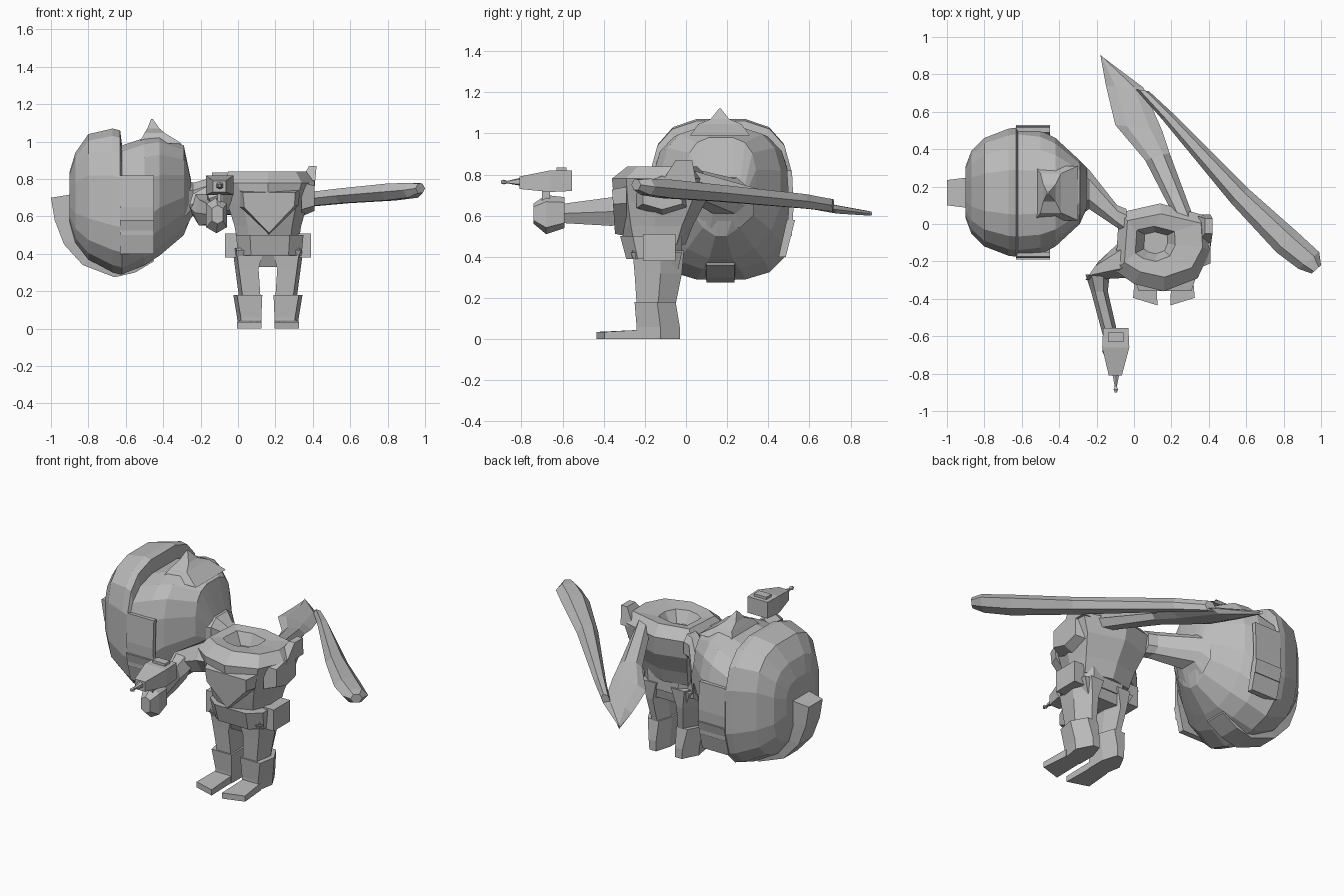
import bpy, bmesh, math
from mathutils import Vector

grey = bpy.data.materials.new("plain_grey")
grey.diffuse_color = (0.5, 0.5, 0.5, 1)


def finish(name, bm):
    bmesh.ops.recalc_face_normals(bm, faces=bm.faces)
    me = bpy.data.meshes.new(name)
    bm.to_mesh(me)
    bm.free()
    me.materials.append(grey)
    ob = bpy.data.objects.new(name, me)
    bpy.context.collection.objects.link(ob)
    return ob


def loft(name, rings):
    """Skin a list of equally sized point rings and close the ends."""
    bm = bmesh.new()
    vs = [[bm.verts.new(p) for p in r] for r in rings]
    n = len(rings[0])
    for a, b in zip(vs, vs[1:]):
        for i in range(n):
            j = (i + 1) % n
            bm.faces.new((a[i], a[j], b[j], b[i]))
    bm.faces.new(vs[0])
    bm.faces.new(vs[-1])
    return finish(name, bm)


def oval(lo, hi, n, power, low_power=None):
    """Rounded-box outline between two 2D corners; the lower half may be more pointed."""
    pts = []
    for i in range(n):
        t = 2 * math.pi * (i + 0.5) / n
        c, s = math.cos(t), math.sin(t)
        k = math.cos(math.pi / n)
        p = low_power if low_power and s < 0 else power
        u = math.copysign(min(1, abs(c) / k) ** p, c)
        v = math.copysign(min(1, abs(s) / k) ** p, s)
        pts.append(((lo[0] + hi[0]) / 2 + u * (hi[0] - lo[0]) / 2,
                    (lo[1] + hi[1]) / 2 + v * (hi[1] - lo[1]) / 2))
    return pts


def loft_x(name, rows, n=14, power=0.75):   # rows: x, y0, y1, z0, z1, lower power
    return loft(name, [[(x, y, z) for y, z in oval((y0, z0), (y1, z1), n, power, *lp)]
                       for x, y0, y1, z0, z1, *lp in rows])


def loft_y(name, rows, n=8, power=0.75):    # rows: y, x0, x1, z0, z1
    return loft(name, [[(x, y, z) for x, z in oval((x0, z0), (x1, z1), n, power)]
                       for y, x0, x1, z0, z1 in rows])


def loft_z(name, rows, n=4, power=0.75):    # rows: z, x0, x1, y0, y1
    return loft(name, [[(x, y, z) for x, y in oval((x0, y0), (x1, y1), n, power)]
                       for z, x0, x1, y0, y1 in rows])


def box(name, x0, x1, y0, y1, z0, z1):
    return loft_z(name, [(z0, x0, x1, y0, y1), (z1, x0, x1, y0, y1)])


def limb(name, rows, n=6):
    """Flat-sided limb; rows are left edge xy, right edge xy, z, thickness."""
    rings = []
    for l, r, z, th in rows:
        a, b = Vector((*l, z)), Vector((*r, z))
        c, h = (a + b) / 2, (b - a) / 2
        rings.append([c + h * math.cos(2 * math.pi * i / n)
                      + Vector((0, 0, th / 2 * math.sin(2 * math.pi * i / n) / 0.87))
                      for i in range(n)])
    return loft(name, rings)


# Head lying on its side, crown to -x, face up, tapering to the neck underneath
loft_x("head", [
    (-0.90, 0.03, 0.31, 0.56, 0.84), (-0.87, -0.05, 0.39, 0.46, 0.94),
    (-0.80, -0.12, 0.46, 0.37, 1.04), (-0.67, -0.17, 0.51, 0.30, 1.07),
    (-0.63, -0.175, 0.515, 0.29, 1.06), (-0.62, -0.175, 0.515, 0.29, 0.98),
    (-0.50, -0.16, 0.50, 0.34, 1.02, 0.8), (-0.42, -0.12, 0.46, 0.39, 1.03, 1.0),
    (-0.29, 0.00, 0.34, 0.50, 0.98, 1.15), (-0.25, 0.09, 0.30, 0.60, 0.79)],
    n=16, power=0.66)
# Neck tapering towards the torso
loft_x("neck", [(-0.28, 0.05, 0.33, 0.54, 0.80), (-0.24, 0.08, 0.29, 0.61, 0.78),
                (-0.09, -0.02, 0.10, 0.68, 0.82), (-0.04, -0.06, 0.08, 0.68, 0.82)], n=8)
# Nose ridge
loft_z("nose", [(0.99, -0.53, -0.30, 0.02, 0.31), (1.045, -0.50, -0.39, 0.06, 0.27),
                (1.07, -0.485, -0.42, 0.12, 0.21), (1.12, -0.465, -0.455, 0.16, 0.17)])

# Crest running round the back of the helmet
outer = [(-1.0, 0.70), (-0.98, 0.58), (-0.93, 0.45), (-0.83, 0.34), (-0.66, 0.275),
         (-0.55, 0.30), (-0.45, 0.36)]
inner = [(-0.88, 0.72), (-0.85, 0.60), (-0.82, 0.49), (-0.76, 0.42), (-0.66, 0.38),
         (-0.55, 0.40), (-0.46, 0.43)]
loft("helmet_crest", [[(o[0], 0.10, o[1]), (o[0], 0.235, o[1]), (i[0], 0.25, i[1]),
                       (i[0], 0.085, i[1])] for o, i in zip(outer, inner)])
# Cheek panels and ear pads, leaning with both sides of the helmet
for side, s in (("front", -1), ("back", 1)):
    def sy(a, b):
        return sorted((0.17 + s * a, 0.17 + s * b))
    loft_z(side + "_cheek_panel", [(0.50, -0.63, -0.45, *sy(0.32, 0.345)),
                                   (0.65, -0.63, -0.45, *sy(0.33, 0.353)),
                                   (0.82, -0.63, -0.45, *sy(0.32, 0.345))])
    loft_z(side + "_ear_pad", [(0.40, -0.63, -0.45, *sy(0.28, 0.315)),
                               (0.58, -0.63, -0.45, *sy(0.32, 0.36))])

# Torso: broad angular shoulders, narrow waist, small hollow behind the collar
shoulders = [(-0.08, 0.06), (0.14, 0.11), (0.40, 0.04), (0.41, -0.14), (0.34, -0.29),
             (0.16, -0.36), (0.00, -0.32), (-0.10, -0.25)]
CX, CY = 0.17, -0.16


def torso_ring(z, kx, ky, dx=0, dy=0):
    return [(CX + dx + (x - CX) * kx, CY + dy + (y - CY) * ky, z) for x, y in shoulders]


loft("torso", [torso_ring(0.46, 0.64, 0.62, 0, -0.01), torso_ring(0.55, 0.70, 0.75, 0, -0.01),
               torso_ring(0.67, 0.84, 0.95), torso_ring(0.78, 1.0, 1.0),
               torso_ring(0.84, 0.82, 0.72, 0, 0.02), torso_ring(0.83, 0.42, 0.40, -0.05, 0.04),
               torso_ring(0.76, 0.25, 0.25, -0.05, 0.05)])
# Pointed chest plate
vee = [(0.00, 0.74), (0.33, 0.74), (0.325, 0.66), (0.165, 0.50), (0.01, 0.65)]
loft("chest_plate", [[(x, -0.29, z) for x, z in vee],
                     [(CX + (x - CX) * 0.85, -0.345 - (z - 0.5) * 0.06, 0.62 + (z - 0.62) * 0.9)
                      for x, z in vee]])
# Left shoulder cuff and raised corner
loft_x("left_shoulder", [(0.34, -0.24, 0.01, 0.60, 0.82), (0.41, -0.21, -0.02, 0.63, 0.79)], n=6)
loft_z("left_collar_point", [(0.76, 0.32, 0.41, -0.12, 0.05), (0.87, 0.38, 0.42, -0.05, 0.03)])
# Belt, hips and side pouches
loft_z("belt", [(0.39, 0.00, 0.34, -0.29, -0.02), (0.50, -0.01, 0.35, -0.32, -0.02)],
       n=8, power=0.6)
loft_z("hips", [(0.33, 0.03, 0.30, -0.23, -0.04), (0.42, -0.01, 0.34, -0.27, -0.02)])
box("right_pouch", -0.07, 0.02, -0.21, -0.05, 0.38, 0.51)
box("left_pouch", 0.32, 0.39, -0.21, -0.05, 0.38, 0.51)

# Legs, boots and feet, mirrored across the middle of the hips
MID = 0.16


def leg_ring(s, z, a, b, y0, y1):
    """Leg section that is widest in front and narrower at the back."""
    ym = y0 + (y1 - y0) * 0.55
    return [(MID + s * x, y, z) for x, y in
            ((a, y0), (b - 0.02, y0), (b, ym), (b - 0.05, y1), (a + 0.03, y1), (a, ym))]


for side, s in (("right", -1), ("left", 1)):
    loft(side + "_leg", [leg_ring(s, 0.17, 0.04, 0.155, -0.24, -0.05),
                         leg_ring(s, 0.32, 0.05, 0.175, -0.25, -0.02),
                         leg_ring(s, 0.43, 0.02, 0.19, -0.26, -0.01)])
    loft(side + "_boot", [leg_ring(s, 0.0, 0.035, 0.16, -0.24, -0.03),
                          leg_ring(s, 0.06, 0.035, 0.165, -0.24, -0.03),
                          leg_ring(s, 0.18, 0.03, 0.185, -0.25, -0.05)])
    # Foot with a slanted toe edge
    loft(side + "_foot", [[(MID + s * x, y, 0.0 if low else zt) for x, y, zt in
                           ((0.035, -0.435, 0.035), (0.165, -0.395, 0.035),
                            (0.15, -0.22, 0.045), (0.04, -0.22, 0.045))] for low in (1, 0)])

# Right arm bent forwards
limb("right_upper_arm", [((0.00, -0.29), (-0.01, 0.02), 0.73, 0.19),
                         ((-0.08, -0.29), (-0.07, -0.09), 0.72, 0.18),
                         ((-0.26, -0.30), (-0.19, -0.20), 0.66, 0.12)])
limb("right_forearm", [((-0.26, -0.27), (-0.13, -0.27), 0.65, 0.14),
                       ((-0.23, -0.36), (-0.14, -0.36), 0.62, 0.14),
                       ((-0.16, -0.62), (-0.08, -0.62), 0.61, 0.09)])
loft_y("right_hand", [(-0.74, -0.14, -0.08, 0.56, 0.66), (-0.68, -0.17, -0.06, 0.51, 0.70),
                      (-0.59, -0.16, -0.07, 0.54, 0.69)], n=6)
# Hand tool with grip, sight and thin barrel
loft_y("tool_body", [(-0.81, -0.135, -0.065, 0.73, 0.79), (-0.66, -0.17, -0.025, 0.715, 0.82),
                     (-0.555, -0.165, -0.03, 0.72, 0.82)], n=4)
box("tool_grip", -0.11, -0.09, -0.70, -0.66, 0.62, 0.73)
box("tool_sight", -0.14, -0.055, -0.63, -0.58, 0.81, 0.835)
loft_y("tool_barrel", [(-0.90, -0.103, -0.092, 0.757, 0.769), (-0.885, -0.109, -0.085, 0.752, 0.775),
                       (-0.87, -0.103, -0.092, 0.757, 0.769), (-0.80, -0.116, -0.078, 0.745, 0.785)],
       n=6)

# Left arm: thin at the shoulder, flaring at the elbow, then a long forearm
limb("left_upper_arm", [((0.22, 0.03), (0.32, 0.03), 0.77, 0.10),
                        ((0.06, 0.34), (0.19, 0.38), 0.70, 0.05),
                        ((-0.10, 0.53), (0.15, 0.50), 0.67, 0.04),
                        ((-0.15, 0.74), (0.05, 0.73), 0.63, 0.04),
                        ((-0.18, 0.905), (-0.165, 0.89), 0.61, 0.02)])
limb("left_forearm", [((0.01, 0.72), (0.08, 0.71), 0.65, 0.06),
                      ((0.15, 0.56), (0.21, 0.59), 0.67, 0.07),
                      ((0.52, 0.11), (0.61, 0.19), 0.71, 0.08),
                      ((0.76, -0.15), (0.87, -0.04), 0.73, 0.09),
                      ((0.88, -0.24), (0.99, -0.15), 0.74, 0.08),
                      ((0.95, -0.265), (1.00, -0.22), 0.75, 0.05)])
